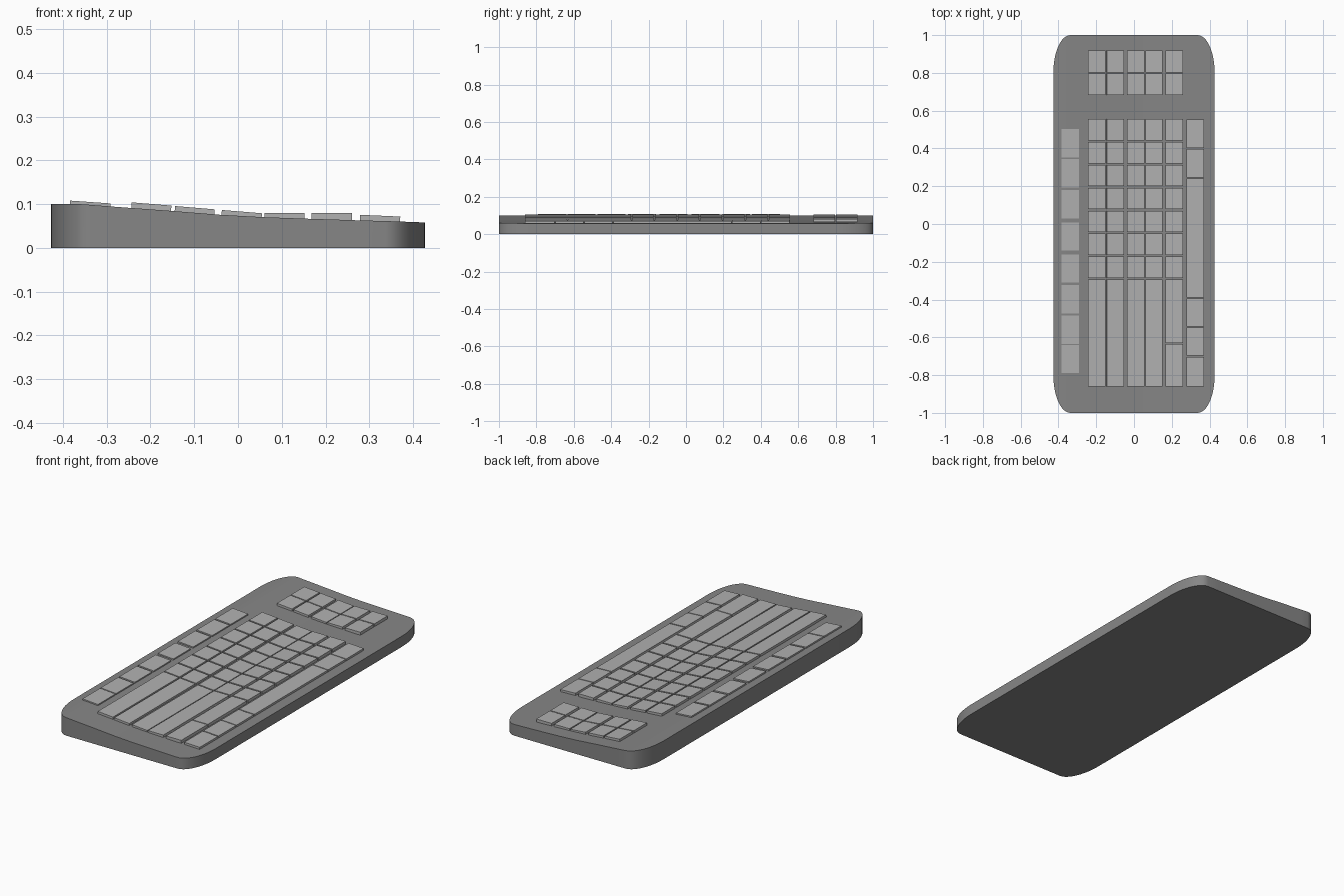
import bpy, bmesh, math
from mathutils import Matrix

if "Cube" in bpy.data.objects:
    bpy.data.objects.remove(bpy.data.objects["Cube"])


def grey(name, v):
    m = bpy.data.materials.new(name)
    m.diffuse_color = (v, v, v, 1)
    m.use_nodes = True
    m.node_tree.nodes["Principled BSDF"].inputs["Base Color"].default_value = m.diffuse_color
    return m


case_grey = grey("case_grey", 0.24)
key_grey = grey("key_grey", 0.44)


def finish(bm, name, mat):
    bmesh.ops.recalc_face_normals(bm, faces=bm.faces)
    me = bpy.data.meshes.new(name)
    bm.to_mesh(me)
    bm.free()
    me.materials.append(mat)
    ob = bpy.data.objects.new(name, me)
    bpy.context.collection.objects.link(ob)
    return ob


# Case: slices along x, with elliptical corners and a sloping, slightly dished top
W, RX, RY = 0.427, 0.09, 0.2
profile = [(-0.427, 0.1), (-0.36, 0.1), (-0.29, 0.0945), (-0.16, 0.085), (-0.04, 0.0755),
           (0.06, 0.070), (0.16, 0.0665), (0.27, 0.063), (0.36, 0.0605), (0.427, 0.058)]


def top_z(x):
    for (x0, z0), (x1, z1) in zip(profile, profile[1:]):
        if x <= x1:
            return z0 + (z1 - z0) * (x - x0) / (x1 - x0)
    return profile[-1][1]


corner = [W - RX + RX * math.cos(math.radians(a * 9)) for a in range(11)]
xs = sorted(corner + [-x for x in corner] + [x for x, _ in profile[2:-2]])
bm = bmesh.new()
rings = []
for x in xs:
    u = max(0.0, abs(x) - (W - RX)) / RX
    h = 1 - RY + RY * math.sqrt(max(0.0, 1 - u * u))
    z = top_z(x)
    rings.append([bm.verts.new(p) for p in ((x, -h, 0), (x, h, 0), (x, h, z), (x, -h, z))])
for a, b in zip(rings, rings[1:]):
    for i in range(4):
        j = (i + 1) % 4
        bm.faces.new((a[i], a[j], b[j], b[i]))
bm.faces.new(rings[0])
bm.faces.new(rings[-1][::-1])
case = finish(bm, "case", case_grey)
bpy.context.view_layer.objects.active = case
case.select_set(True)
bpy.ops.object.shade_smooth_by_angle(angle=math.radians(30))
case.select_set(False)


# Keys: one object per column, each key a thin box tilted with the slope
def key_column(name, x0, x1, z0, z1, spans, thick=0.016):
    bm = bmesh.new()
    tilt = math.atan2(z0 - z1, x1 - x0)
    for lo, hi in spans:
        m = (Matrix.Translation(((x0 + x1) / 2, (lo + hi) / 2, (z0 + z1) / 2))
             @ Matrix.Rotation(tilt, 4, 'Y')
             @ Matrix.Translation((0, 0, -thick / 2))
             @ Matrix.Diagonal((x1 - x0, hi - lo, thick, 1)))
        bmesh.ops.create_cube(bm, size=1, matrix=m)
    finish(bm, name, key_grey)


pad = [(0.682, 0.797), (0.803, 0.918)]
rows = [(0.443 - 0.1215 * i, 0.556 - 0.1215 * i) for i in range(7)]
long_key = [(-0.86, -0.293)]
split_key = [(-0.86, -0.636), (-0.631, -0.293)]

columns = [(-0.243, -0.152, 0.104, 0.0965, long_key),
           (-0.144, -0.053, 0.0955, 0.088, long_key),
           (-0.037, 0.055, 0.0865, 0.079, long_key),
           (0.060, 0.152, 0.080, 0.080, long_key),
           (0.168, 0.260, 0.080, 0.080, split_key)]
for i, (x0, x1, z0, z1, ends) in enumerate(columns):
    key_column(f"main_keys_{i + 1}", x0, x1, z0, z1, rows + ends)
    key_column(f"side_pad_keys_{i + 1}", x0, x1, z0, z1, pad)

# Row of function keys and the row with the space bar
function = [(c - 0.075, c + 0.075) for c in
            (0.428, 0.268, 0.105, -0.066, -0.236, -0.398, -0.559, -0.715)]
key_column("function_keys", -0.384, -0.291, 0.108, 0.1015, function)
bottom = [(0.402, 0.553), (0.247, 0.397), (-0.388, 0.242),
          (-0.542, -0.394), (-0.697, -0.547), (-0.86, -0.703)]
key_column("space_bar_keys", 0.279, 0.371, 0.0755, 0.0715, bottom)
